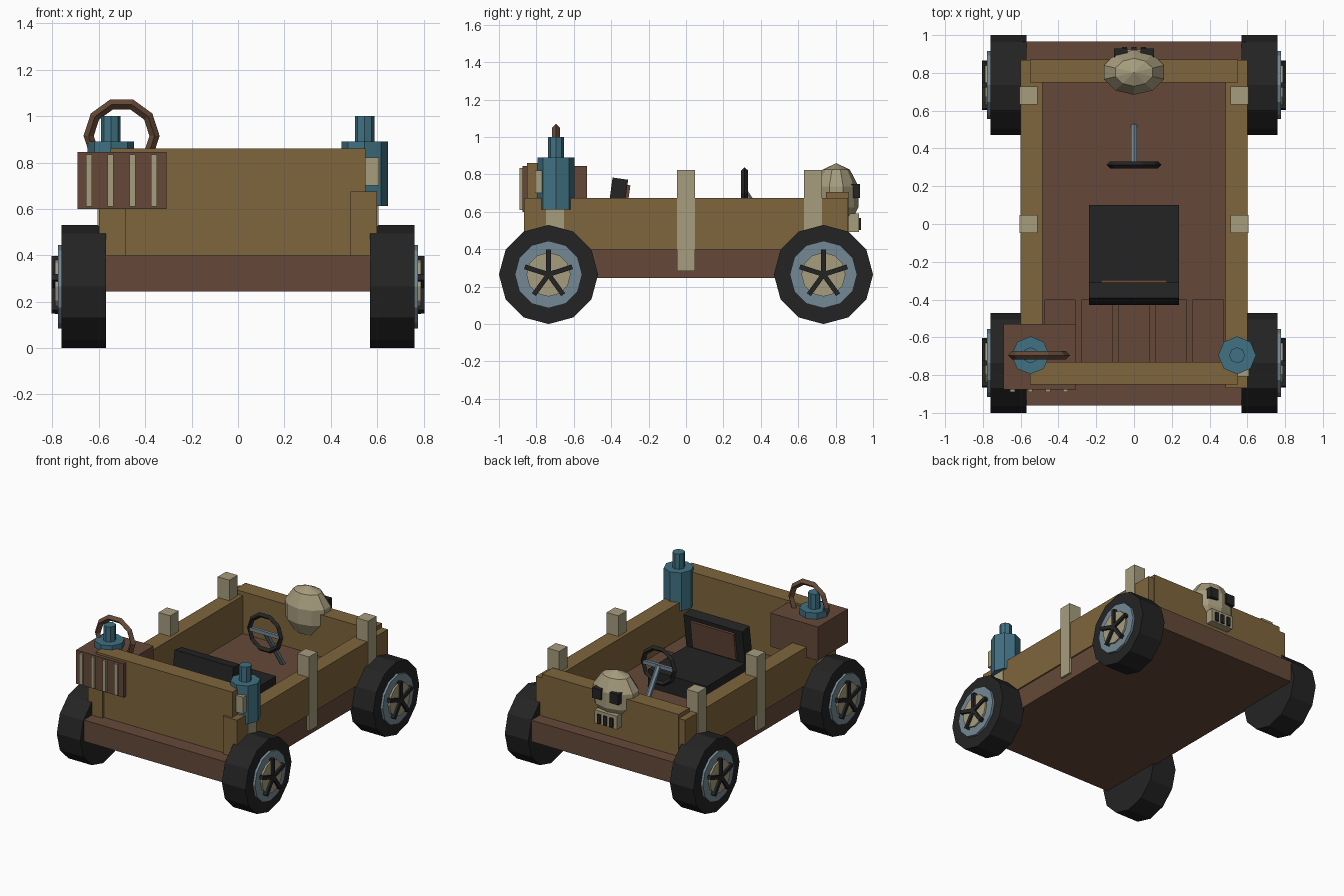
import bpy, bmesh, math
from mathutils import Matrix, Vector

if "Cube" in bpy.data.objects:
    bpy.data.objects.remove(bpy.data.objects["Cube"])


def lin(c):
    c /= 255
    return c / 12.92 if c <= 0.04045 else ((c + 0.055) / 1.055) ** 2.4


def material(name, r, g, b):
    m = bpy.data.materials.new(name)
    m.diffuse_color = (lin(r), lin(g), lin(b), 1)
    m.use_nodes = True
    m.node_tree.nodes["Principled BSDF"].inputs["Base Color"].default_value = m.diffuse_color
    return m


WOOD = material("tan wood", 126, 101, 60)
BROWN = material("dark brown", 101, 73, 56)
BLACK = material("black rubber", 36, 36, 36)
TEAL = material("teal metal", 64, 113, 130)
BONE = material("bone", 166, 156, 125)
STEEL = material("blue grey steel", 116, 137, 149)


def finish(name, bm, mat):
    bmesh.ops.recalc_face_normals(bm, faces=bm.faces)
    me = bpy.data.meshes.new(name)
    bm.to_mesh(me)
    bm.free()
    me.materials.append(mat)
    ob = bpy.data.objects.new(name, me)
    bpy.context.collection.objects.link(ob)
    return ob


def box(name, x0, x1, y0, y1, z0, z1, mat, turn=None):
    """Box by its limits; turn is an optional matrix applied afterwards."""
    bm = bmesh.new()
    bmesh.ops.create_cube(bm, size=1)
    for v in bm.verts:
        v.co = Vector(((x0 + x1) / 2 + v.co.x * (x1 - x0),
                       (y0 + y1) / 2 + v.co.y * (y1 - y0),
                       (z0 + z1) / 2 + v.co.z * (z1 - z0)))
    if turn:
        bm.transform(turn)
    return finish(name, bm, mat)


def cyl(name, a, b, r, n, mat):
    """Cylinder of n sides from point a to point b."""
    a, b = Vector(a), Vector(b)
    d = b - a
    bm = bmesh.new()
    bmesh.ops.create_cone(bm, cap_ends=True, segments=n, radius1=r, radius2=r, depth=d.length)
    rot = Vector((0, 0, 1)).rotation_difference(d).to_matrix().to_4x4()
    bm.transform(Matrix.Translation((a + b) / 2) @ rot)
    return finish(name, bm, mat)


def ring(name, c, big, small, n, mat):
    """Upright ring facing the front, with a diamond cross-section."""
    bm = bmesh.new()
    rows = []
    for i in range(n):
        t = math.tau * i / n
        row = []
        for j in range(4):
            u = math.tau * j / 4
            r = big + small * math.cos(u)
            row.append(bm.verts.new((c[0] + r * math.cos(t), c[1] + small * math.sin(u), c[2] + r * math.sin(t))))
        rows.append(row)
    for i in range(n):
        for j in range(4):
            p, q = rows[i], rows[(i + 1) % n]
            bm.faces.new((p[j], q[j], q[(j + 1) % 4], p[(j + 1) % 4]))
    return finish(name, bm, mat)


# chassis and body walls
box("chassis", -0.59, 0.59, -0.96, 0.965, 0.245, 0.40, BROWN)
for s, side in ((1, "right"), (-1, "left")):
    x0, x1 = sorted((s * 0.485, s * 0.60))
    box(side + "_wall", x0, x1, -0.867, 0.867, 0.40, 0.675, WOOD)
    # bone posts
    x0, x1 = sorted((s * 0.512, s * 0.606))
    for y, pos in ((-0.70, "front"), (0, "middle"), (0.68, "back")):
        box(f"{side}_{pos}_post", x0, x1, y - 0.048, y + 0.048, 0.285, 0.825, BONE)
box("front_wall", -0.55, 0.55, -0.85, -0.73, 0.40, 0.86, WOOD)
box("back_wall", -0.55, 0.55, 0.748, 0.87, 0.40, 0.705, WOOD)

# floor planks behind the front wall
for i in range(5):
    x = -0.475 + i * 0.196
    box("floor_plank", x, x + 0.165, -0.74, -0.40, 0.39, 0.42, BROWN)

# wheels
for s, side in ((1, "right"), (-1, "left")):
    for y, pos in ((-0.735, "front"), (0.735, "back")):
        n = f"{side}_{pos}_"
        cyl(n + "tyre", (s * 0.57, y, 0.265), (s * 0.76, y, 0.265), 0.265, 12, BLACK)
        cyl(n + "rim", (s * 0.70, y, 0.265), (s * 0.777, y, 0.265), 0.18, 12, STEEL)
        cyl(n + "hub", (s * 0.70, y, 0.265), (s * 0.79, y, 0.265), 0.118, 12, BONE)
        for k in range(5):
            turn = Matrix.Translation((s * 0.79, y, 0.265)) @ Matrix.Rotation(math.tau * k / 5, 4, 'X')
            box(n + "spoke", -0.015, 0.015, -0.013, 0.013, 0, 0.133, BLACK, turn)

# gas bottles at the front corners
for x, side in ((0.546, "right"), (-0.548, "left")):
    cyl(side + "_bottle", (x, -0.695, 0.613), (x, -0.695, 0.89), 0.1, 8, TEAL)
    cyl(side + "_bottle_neck", (x, -0.695, 0.88), (x, -0.695, 1.0), 0.042, 8, TEAL)
box("bottle_plate", 0.545, 0.608, -0.808, -0.76, 0.70, 0.822, BONE)

# luggage crate with slats and handle
box("crate", -0.692, -0.308, -0.875, -0.53, 0.60, 0.845, BROWN)
for i in range(4):
    x = -0.643 + i * 0.0937
    box("crate_slat", x - 0.013, x + 0.013, -0.89, -0.87, 0.61, 0.835, BONE)
ring("crate_handle", (-0.502, -0.695, 0.915), 0.142, 0.022, 10, BROWN)

# seat, with the backrest leaning a little
box("seat_cushion", -0.237, 0.237, -0.42, 0.10, 0.40, 0.53, BLACK)
lean = Matrix.Translation((0, -0.387, 0.52)) @ Matrix.Rotation(math.radians(-8), 4, 'X')
box("seat_back", -0.237, 0.237, -0.042, 0.042, 0, 0.26, BLACK, lean)
box("seat_back_panel", -0.175, 0.175, 0.04, 0.058, 0.03, 0.232, BROWN, lean)

# steering wheel and column
ring("steering_wheel", (0, 0.313, 0.70), 0.128, 0.018, 10, BLACK)
box("steering_bar", -0.12, 0.12, 0.303, 0.325, 0.687, 0.713, STEEL)
cyl("steering_column", (0, 0.315, 0.70), (0, 0.515, 0.40), 0.019, 6, STEEL)

# skull ornament on the back wall
bm = bmesh.new()
bmesh.ops.create_uvsphere(bm, u_segments=10, v_segments=5, radius=1)
bm.transform(Matrix.Translation((0, 0.803, 0.68)) @ Matrix.Diagonal((0.176, 0.125, 0.18, 1)))
finish("skull_cranium", bm, BONE)
box("skull_jaw", -0.09, 0.09, 0.85, 0.925, 0.493, 0.59, BONE)
for x in (-0.07, 0.07):
    box("skull_eye", x - 0.035, x + 0.035, 0.87, 0.93, 0.675, 0.75, BLACK)
for x in (-0.05, 0, 0.05):
    box("skull_tooth_gap", x - 0.013, x + 0.013, 0.92, 0.936, 0.503, 0.568, BLACK)
